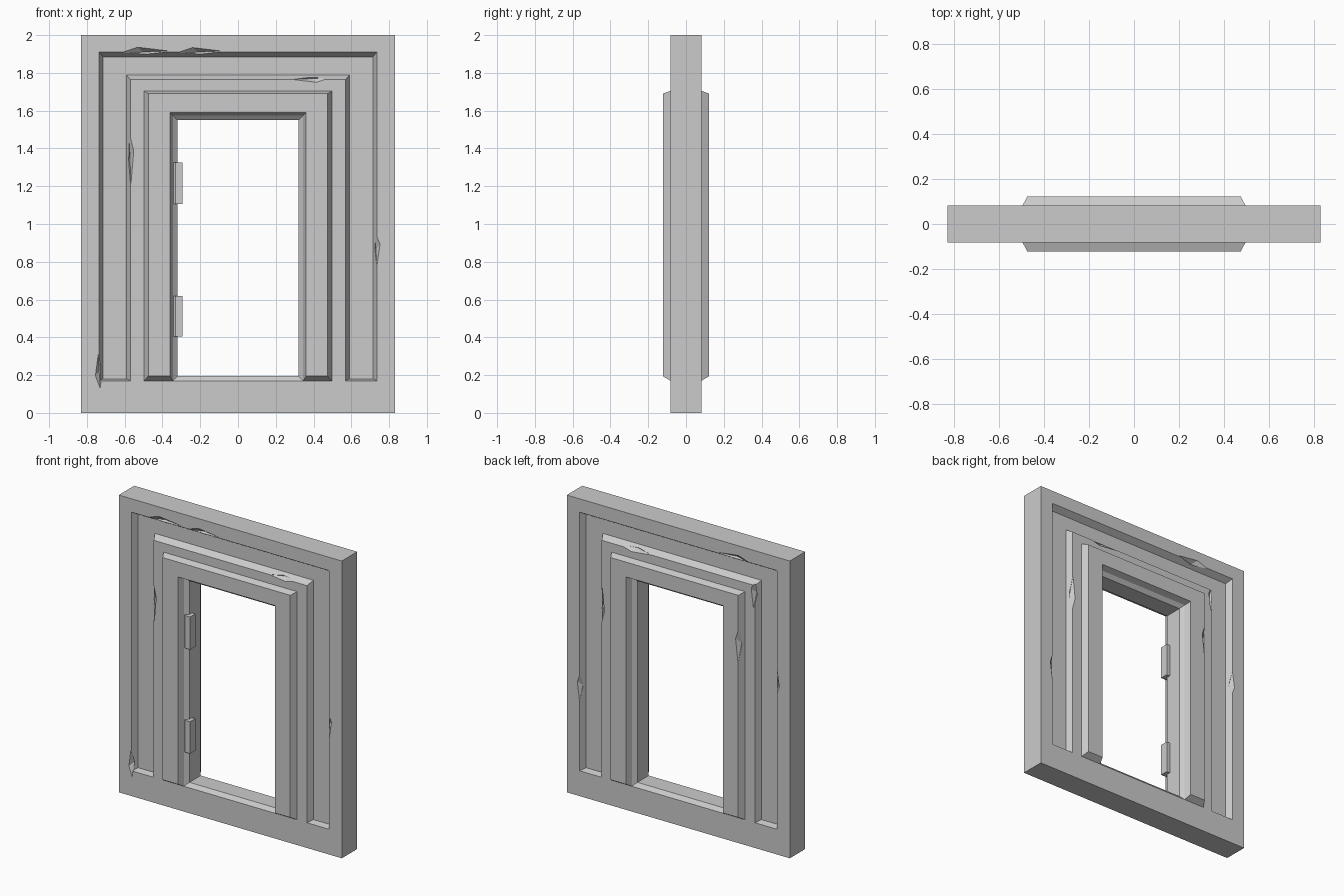
import bpy, bmesh

if "Cube" in bpy.data.objects:
    bpy.data.objects.remove(bpy.data.objects["Cube"])

T = 0.082      # half thickness of the slab
W = 0.83       # half width of the slab


def mesh_object(name, bm):
    bmesh.ops.recalc_face_normals(bm, faces=bm.faces)
    me = bpy.data.meshes.new(name)
    bm.to_mesh(me)
    bm.free()
    ob = bpy.data.objects.new(name, me)
    bpy.context.collection.objects.link(ob)
    return ob


def loft(name, sections):
    """Join matching xz outlines, each placed at its own y."""
    bm = bmesh.new()
    rings = [[bm.verts.new((x, y, z)) for x, z in pts] for y, pts in sections]
    for a, b in zip(rings, rings[1:]):
        for i in range(len(a)):
            j = (i + 1) % len(a)
            bm.faces.new((a[i], a[j], b[j], b[i]))
    bm.faces.new(rings[0])
    bm.faces.new(rings[-1])
    return mesh_object(name, bm)


def rect(x, z0, z1):
    return [(-x, z0), (x, z0), (x, z1), (-x, z1)]


def arch(xo, xi, z0, zo, zi):
    return [(-xo, z0), (-xi, z0), (-xi, zi), (xi, zi),
            (xi, z0), (xo, z0), (xo, zo), (-xo, zo)]


def chips(name, items):
    """Long faceted wedges: x, y, z, half sizes along x and z, depth."""
    bm = bmesh.new()
    for x, y, z, hx, hz, d in items:
        k = 0.25
        ring = [bm.verts.new(p) for p in (
            (x - hx, y, z - k * hz), (x + k * hx, y, z - hz),
            (x + hx, y, z + k * hz), (x - k * hx, y, z + hz))]
        for tip in (bm.verts.new((x, y - d, z)), bm.verts.new((x, y + d, z))):
            for i in range(4):
                bm.faces.new((ring[i], ring[(i + 1) % 4], tip))
    return mesh_object(name, bm)


def cut(ob, cutter):
    m = ob.modifiers.new("cut", 'BOOLEAN')
    m.operation = 'DIFFERENCE'
    m.solver = 'EXACT'
    m.object = cutter
    bpy.context.view_layer.objects.active = ob
    bpy.ops.object.modifier_apply(modifier=m.name)
    bpy.data.objects.remove(cutter)


# Wall slab with a chamfered doorway
slab = loft("wall_slab", [(-T, rect(W, 0, 2)), (T, rect(W, 0, 2))])
wide, narrow = rect(0.37, 0.145, 1.60), rect(0.32, 0.195, 1.55)
cut(slab, loft("doorway_cutter", [(-0.104, wide), (-0.06, narrow),
                                  (0.06, narrow), (0.104, wide)]))

for side, s in (("front", -1), ("back", 1)):
    # Sunken arch groove with sloping walls
    cut(slab, loft("groove_cutter", [
        (s * 0.04, arch(0.715, 0.59, 0.18, 1.885, 1.79)),
        (s * 0.124, arch(0.755, 0.55, 0.16, 1.935, 1.74))]))
    # Raised trim around the doorway
    trim = loft(side + "_trim", [
        (s * T, arch(0.497, 0.345, 0.17, 1.705, 1.575)),
        (s * 0.123, arch(0.475, 0.36, 0.195, 1.69, 1.59))])
    if s > 0:
        cut(trim, chips("trim_chip", [(-0.48, 0.123, 1.36, 0.025, 0.13, 0.03)]))

# Worn chips along the groove edges
cut(slab, chips("front_chips", [
    (-0.50, -T, 1.91, 0.13, 0.026, 0.03), (-0.21, -T, 1.91, 0.12, 0.024, 0.03),
    (0.39, -T, 1.77, 0.10, 0.02, 0.03), (-0.572, -T, 1.35, 0.02, 0.14, 0.03),
    (0.73, -T, 0.87, 0.022, 0.09, 0.03), (-0.735, -T, 0.22, 0.02, 0.09, 0.03)]))
cut(slab, chips("back_chips", [
    (-0.42, T, 1.91, 0.12, 0.025, 0.03), (0.32, T, 1.77, 0.12, 0.022, 0.03),
    (-0.565, T, 1.71, 0.022, 0.10, 0.03), (0.572, T, 1.32, 0.022, 0.13, 0.03),
    (0.73, T, 0.74, 0.022, 0.10, 0.03), (-0.73, T, 1.15, 0.022, 0.09, 0.03)]))

# Two hinge blocks on the left jamb
for name, z0, z1 in (("lower_hinge", 0.405, 0.62), ("upper_hinge", 1.105, 1.325)):
    loft(name, [(-0.088, [(-0.332, z0), (-0.295, z0), (-0.295, z1), (-0.332, z1)]),
                (-0.072, [(-0.352, z0), (-0.295, z0), (-0.295, z1), (-0.352, z1)]),
                (-0.032, [(-0.352, z0), (-0.295, z0), (-0.295, z1), (-0.352, z1)])])
